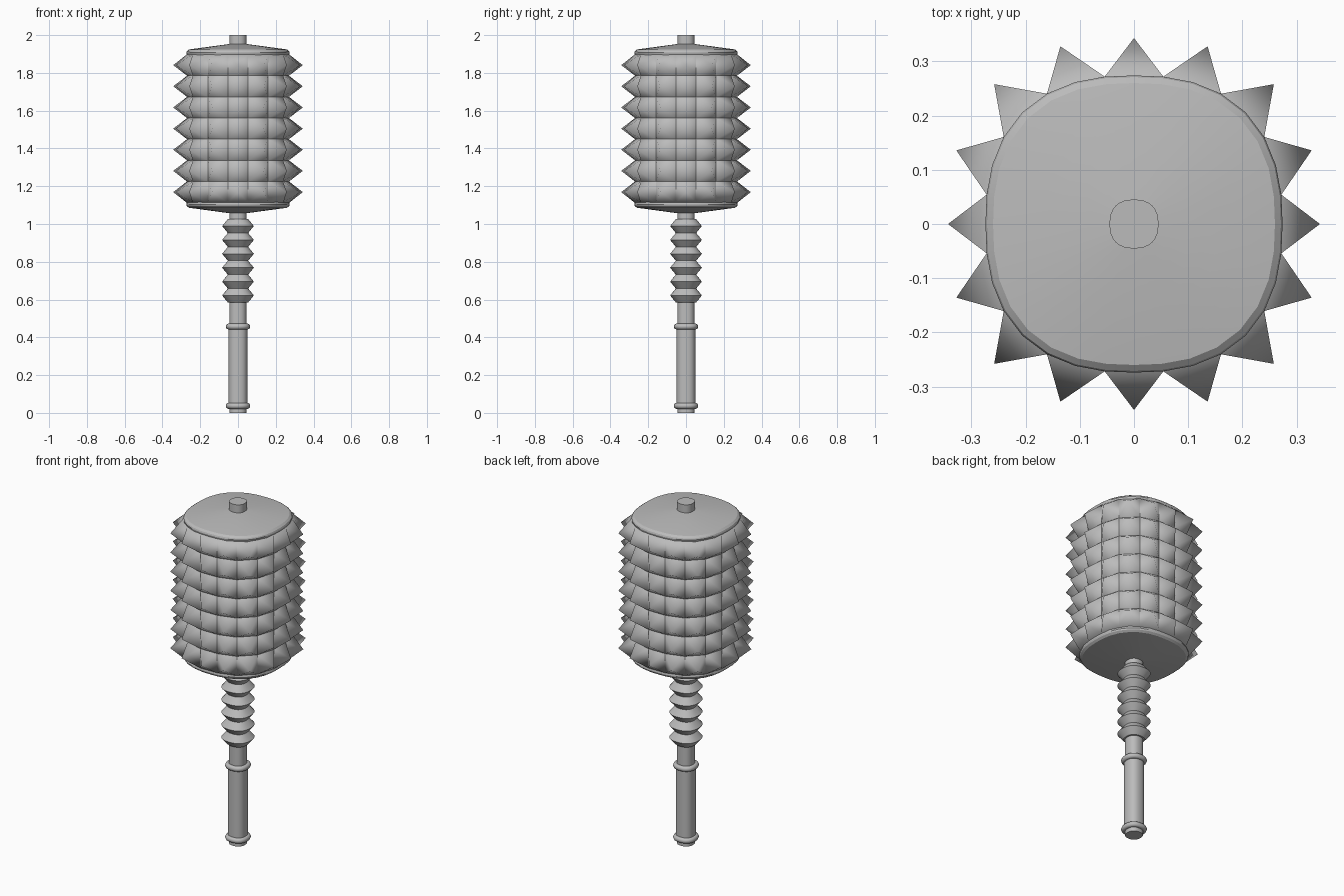
import bpy, bmesh, math

if "Cube" in bpy.data.objects:
    bpy.data.objects.remove(bpy.data.objects["Cube"])

grey = bpy.data.materials.new("grey_metal")
grey.diffuse_color = (0.5, 0.5, 0.5, 1)
grey.use_nodes = True
grey.node_tree.nodes["Principled BSDF"].inputs["Base Color"].default_value = grey.diffuse_color


def point(r, a, z, n=2.43):
    """Point on a slightly squared circle (superellipse) of axis radius r."""
    c, s = math.cos(a), math.sin(a)
    k = r * (abs(c) ** n + abs(s) ** n) ** (-1 / n)
    return (k * c, k * s, z)


def finish(bm, name, angle):
    bmesh.ops.recalc_face_normals(bm, faces=bm.faces)
    me = bpy.data.meshes.new(name)
    bm.to_mesh(me)
    bm.free()
    ob = bpy.data.objects.new(name, me)
    bpy.context.collection.objects.link(ob)
    me.materials.append(grey)
    bpy.ops.object.select_all(action='DESELECT')
    ob.select_set(True)
    bpy.context.view_layer.objects.active = ob
    bpy.ops.object.shade_smooth_by_angle(angle=math.radians(angle))
    return ob


def loft(name, profile, segs=32, closed=False, angle=30):
    """Sweep an (r, z) profile around z; cap the ends unless it is a closed loop."""
    bm = bmesh.new()
    rings = [[bm.verts.new(point(r, 2 * math.pi * i / segs, z)) for i in range(segs)]
             for r, z in profile]
    pairs = list(zip(rings, rings[1:]))
    if closed:
        pairs.append((rings[-1], rings[0]))
    for a, b in pairs:
        for i in range(segs):
            j = (i + 1) % segs
            bm.faces.new((a[i], a[j], b[j], b[i]))
    if not closed:
        bm.faces.new(rings[0])
        bm.faces.new(rings[-1])
    return finish(bm, name, angle)


def collar(name, z):
    loft(name, [(0.050 + 0.015 * math.cos(t * math.pi / 4), z + 0.016 * math.sin(t * math.pi / 4))
                for t in range(8)], closed=True, angle=60)


# shaft and grip
loft("shaft", [(0.045, 0.0), (0.045, 2.0)])
loft("grip", [(0.050, 0.03), (0.050, 0.457)])
collar("lower_collar", 0.037)
collar("upper_collar", 0.457)

# bellows-like ribbed neck
BOT, TOP, RIBS = 0.585, 1.026, 6
step = (TOP - BOT) / RIBS
profile = []
for i in range(RIBS):
    profile += [(0.054, BOT + i * step), (0.084, BOT + (i + 0.5) * step)]
profile.append((0.054, TOP))
loft("ribbed_neck", profile)

# drum end caps
MID = 1.505
for name, s in (("top_cap", 1), ("bottom_cap", -1)):
    loft(name, [(0.270, MID + s * 0.385), (0.274, MID + s * 0.402),
                (0.271, MID + s * 0.410), (0.260, MID + s * 0.419),
                (0.045, MID + s * 0.448)], angle=25)

# spiked drum: grid of cells, each raised to a point
COLS, ROWS, PITCH = 16, 7, 0.112
z0 = MID - ROWS * PITCH / 2
bm = bmesh.new()
grid = [[bm.verts.new(point(0.272 if 0 < j < ROWS else 0.274, 2 * math.pi * (i - 0.5) / COLS, z0 + j * PITCH))
         for i in range(COLS)] for j in range(ROWS + 1)]
for j in range(ROWS):
    for i in range(COLS):
        k = (i + 1) % COLS
        base = (grid[j][i], grid[j][k], grid[j + 1][k], grid[j + 1][i])
        tip = bm.verts.new(point(0.343, 2 * math.pi * i / COLS, z0 + (j + 0.5) * PITCH))
        for a in range(4):
            bm.faces.new((base[a], base[(a + 1) % 4], tip))
bm.faces.new(grid[0])
bm.faces.new(grid[-1])
finish(bm, "spiked_drum", 85)
